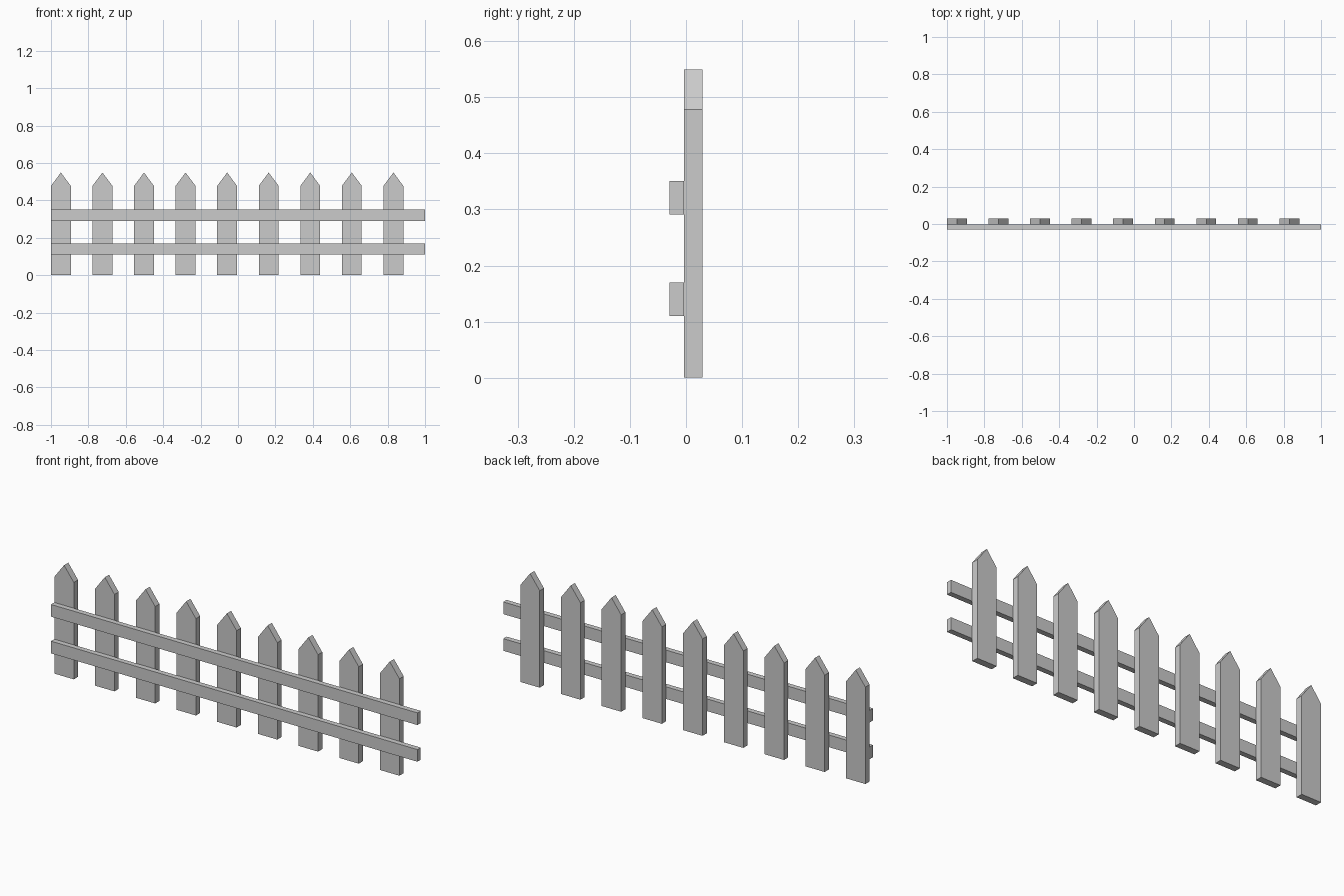
import bpy, bmesh

if "Cube" in bpy.data.objects:
    bpy.data.objects.remove(bpy.data.objects["Cube"])

COUNT, PITCH, WIDTH = 9, 2 / 9, 0.106
Y_BACK, Y_JOIN, Y_FRONT = 0.0295, -0.0035, -0.0295


def prism(name, profile, y0, y1):
    """Extrude an x-z outline from y0 to y1."""
    bm = bmesh.new()
    face = bm.faces.new([bm.verts.new((x, y0, z)) for x, z in profile])
    ext = bmesh.ops.extrude_face_region(bm, geom=[face])
    verts = [v for v in ext["geom"] if isinstance(v, bmesh.types.BMVert)]
    bmesh.ops.translate(bm, verts=verts, vec=(0, y1 - y0, 0))
    bmesh.ops.recalc_face_normals(bm, faces=bm.faces)
    mesh = bpy.data.meshes.new(name)
    bm.to_mesh(mesh)
    bm.free()
    obj = bpy.data.objects.new(name, mesh)
    bpy.context.collection.objects.link(obj)
    return obj


# Pointed pickets, evenly spaced from the left end
for i in range(COUNT):
    x = -1 + i * PITCH
    prism(f"picket_{i + 1}",
          [(x, 0), (x + WIDTH, 0), (x + WIDTH, 0.478),
           (x + WIDTH / 2, 0.549), (x, 0.478)], Y_JOIN, Y_BACK)

# Horizontal rails on the front
for name, z0, z1 in (("lower_rail", 0.11, 0.17), ("upper_rail", 0.291, 0.351)):
    prism(name, [(-1, z0), (1, z0), (1, z1), (-1, z1)], Y_FRONT, Y_JOIN)
